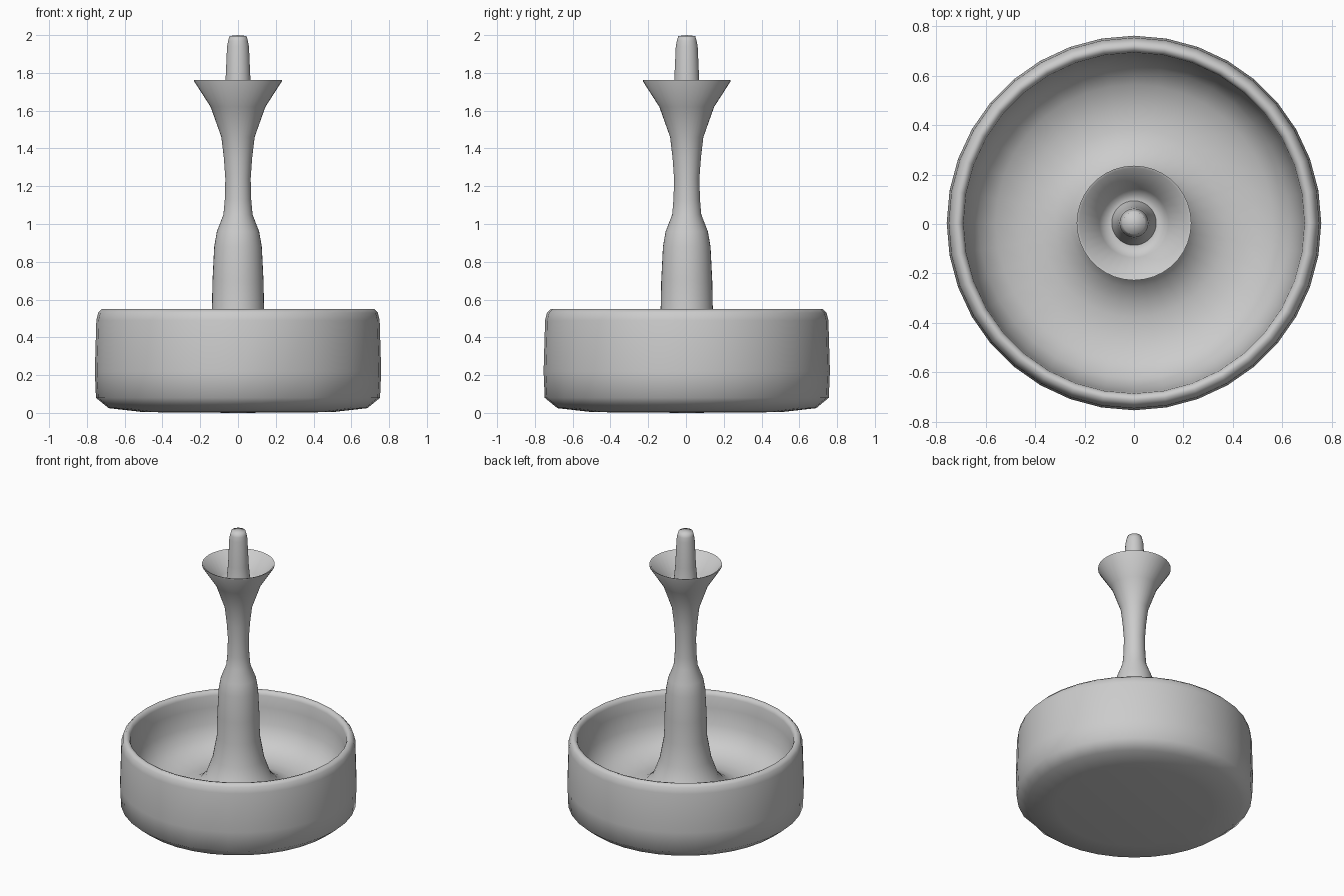
import bpy, bmesh, math

if "Cube" in bpy.data.objects:
    bpy.data.objects.remove(bpy.data.objects["Cube"])


def lathe(name, profile, segments, angle):
    """Revolve (radius, z) points around z; radius 0 becomes a single pole."""
    bm = bmesh.new()
    rings = []
    for r, z in profile:
        if r == 0:
            rings.append([bm.verts.new((0, 0.004, z))] * segments)
        else:
            rings.append([bm.verts.new((r * math.cos(2 * math.pi * i / segments),
                                        r * math.sin(2 * math.pi * i / segments) + 0.004, z))
                          for i in range(segments)])
    for a, b in zip(rings, rings[1:]):
        for i in range(segments):
            j = (i + 1) % segments
            bm.faces.new(list(dict.fromkeys((a[i], a[j], b[j], b[i]))))
    bmesh.ops.recalc_face_normals(bm, faces=bm.faces)
    mesh = bpy.data.meshes.new(name)
    bm.to_mesh(mesh)
    bm.free()
    ob = bpy.data.objects.new(name, mesh)
    bpy.context.collection.objects.link(ob)
    bpy.ops.object.select_all(action='DESELECT')
    ob.select_set(True)
    bpy.context.view_layer.objects.active = ob
    bpy.ops.object.shade_smooth_by_angle(angle=math.radians(angle))
    return ob


# Basin: underside, outer wall, rolled rim, inner wall and dished floor
basin = [
    (0, 0), (0.5, 0.004), (0.685, 0.025), (0.752, 0.08),
    (0.758, 0.22), (0.750, 0.49), (0.74, 0.53), (0.72, 0.55), (0.70, 0.545),
    (0.69, 0.52), (0.685, 0.44), (0.668, 0.33), (0.63, 0.25), (0.56, 0.195),
    (0.46, 0.17), (0.38, 0.17), (0.32, 0.185), (0.26, 0.22)]

# Column: blends up from the floor, narrows, then opens into the cup
column = [
    (0.21, 0.275), (0.165, 0.40), (0.138, 0.55),
    (0.135, 0.70), (0.126, 0.88), (0.112, 0.96), (0.077, 1.05), (0.070, 1.13),
    (0.067, 1.24), (0.075, 1.35), (0.088, 1.46), (0.145, 1.62), (0.232, 1.755)]

# Cup lip and inside, with the spout rising from the cup floor
cup_and_spout = [
    (0.232, 1.763), (0.222, 1.76), (0.14, 1.64), (0.115, 1.60), (0.09, 1.60),
    (0.075, 1.66), (0.066, 1.76), (0.058, 1.94), (0.052, 1.97), (0.045, 1.995),
    (0, 2.0)]

fountain = lathe("fountain", basin + column + cup_and_spout, 36, 75)

# Small worn dent low on the front wall
for v in fountain.data.vertices:
    if v.co.y < -0.68 and 0.04 < v.co.z < 0.15 and 0.15 < v.co.x < 0.3:
        v.co.y += 0.02
